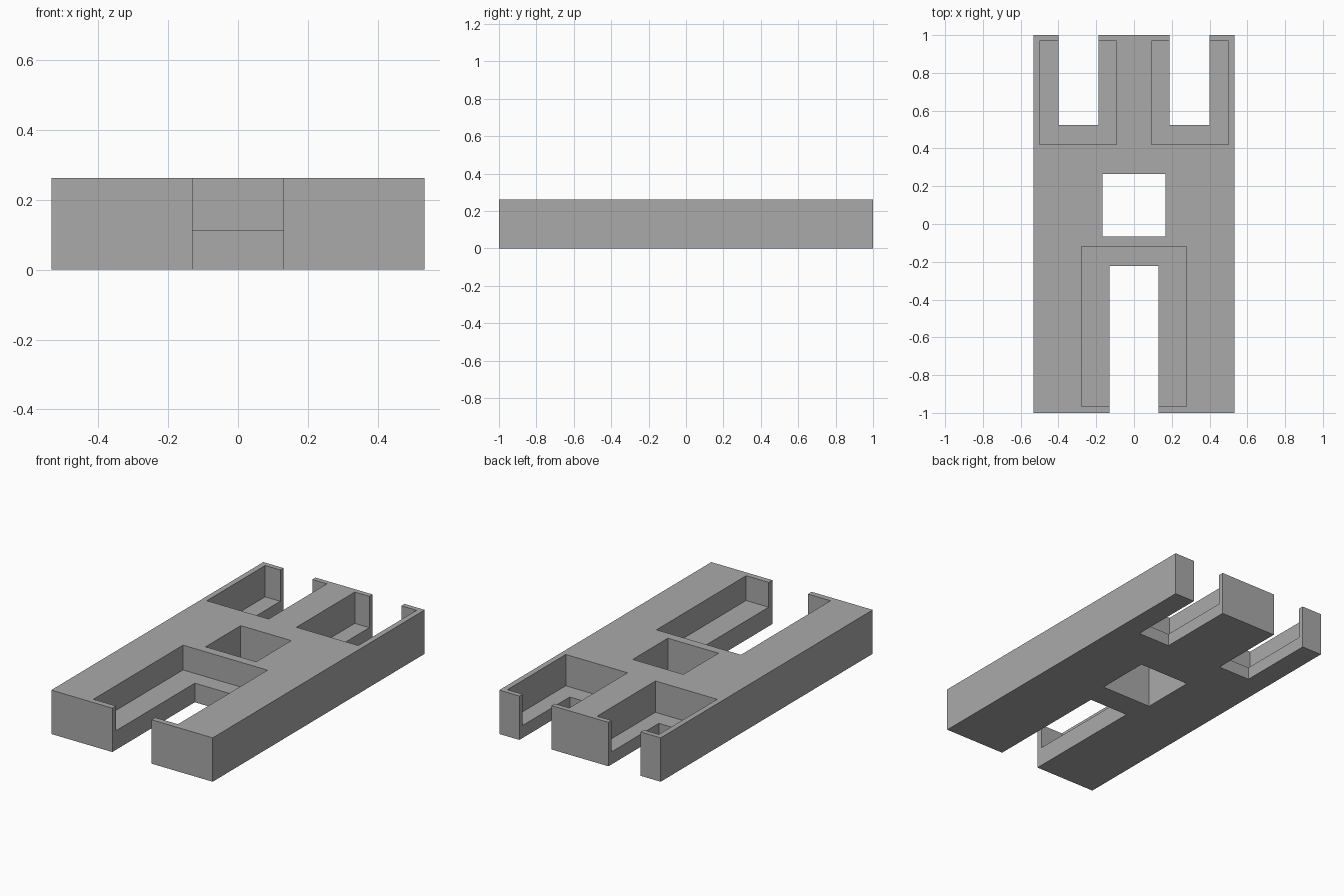
import bpy
import bmesh
from mathutils import Matrix, Vector

cube = bpy.data.objects.get("Cube")
if cube:
    bpy.data.objects.remove(cube, do_unlink=True)

HALF_WIDTH, HEIGHT = 0.533, 0.262
OVER = 0.1  # how far cutters run past the block


def box(name, x, y, z):
    """Axis-aligned box from three (low, high) ranges."""
    size = [b - a for a, b in (x, y, z)]
    centre = Vector([(a + b) / 2 for a, b in (x, y, z)])
    mesh = bpy.data.meshes.new(name)
    bm = bmesh.new()
    bmesh.ops.create_cube(bm, size=1, matrix=Matrix.Translation(centre) @ Matrix.Diagonal((*size, 1)))
    bm.to_mesh(mesh)
    bm.free()
    obj = bpy.data.objects.new(name, mesh)
    bpy.context.collection.objects.link(obj)
    return obj


# Main block
block = box("slotted_block", (-HALF_WIDTH, HALF_WIDTH), (-1, 1), (0, HEIGHT))
grey = bpy.data.materials.new("plain grey")
grey.use_nodes = True
colour = (0.40, 0.40, 0.40, 1)
grey.diffuse_color = colour
grey.node_tree.nodes["Principled BSDF"].inputs["Base Color"].default_value = colour
block.data.materials.append(grey)

through = (-OVER, HEIGHT + OVER)


def recess(floor):
    return (floor, HEIGHT + OVER)


# Centre window, front slot and its wider recess
cutters = [
    box("window_cutter", (-0.167, 0.167), (-0.067, 0.264), through),
    box("front_slot_cutter", (-0.13, 0.13), (-1 - OVER, -0.222), through),
    box("front_recess_cutter", (-0.279, 0.279), (-0.965, -0.12), recess(0.114)),
]

# Rear slots and recesses, mirrored left and right
for side, s in (("left", 1), ("right", -1)):
    def span(a, b):
        return tuple(sorted((s * a, s * b)))
    cutters += [
        box(f"rear_slot_cutter_{side}", span(0.188, 0.40), (0.525, 1 + OVER), through),
        box(f"rear_recess_cutter_{side}", span(0.092, 0.50), (0.42, 0.97), recess(0.075)),
    ]

# Cut every opening, then drop the cutters
for cutter in cutters:
    mod = block.modifiers.new(cutter.name, "BOOLEAN")
    mod.operation = "DIFFERENCE"
    mod.solver = "EXACT"
    mod.object = cutter
bpy.context.view_layer.objects.active = block
for mod in list(block.modifiers):
    bpy.ops.object.modifier_apply(modifier=mod.name)
for cutter in cutters:
    bpy.data.objects.remove(cutter, do_unlink=True)
